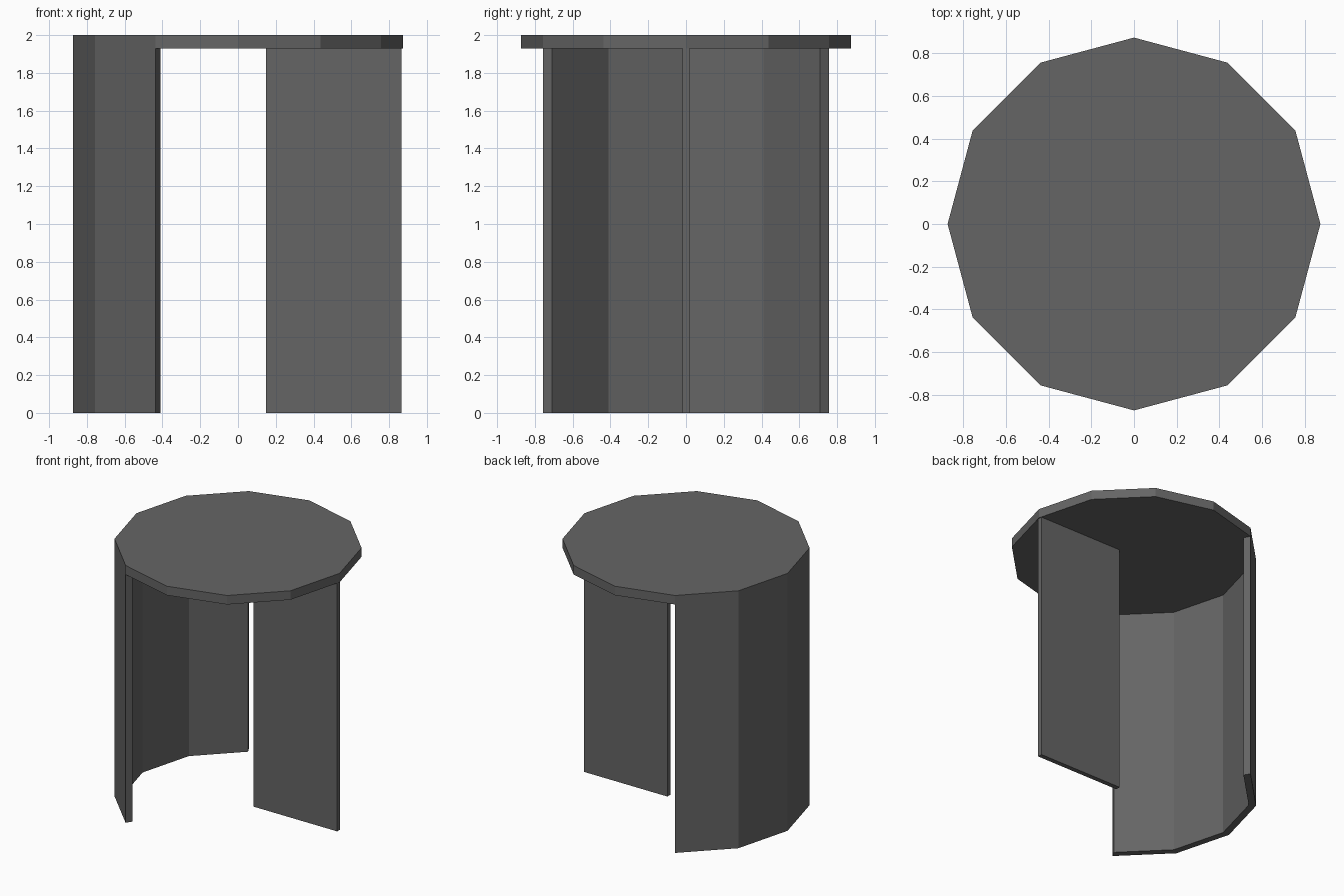
import bpy, bmesh, math

if "Cube" in bpy.data.objects:
    bpy.data.objects.remove(bpy.data.objects["Cube"])

R_OUT, R_IN = 0.873, 0.82
TOP_Z, H = 1.93, 2.0

grey = bpy.data.materials.new("dark grey")
grey.diffuse_color = (0.13, 0.13, 0.13, 1)
grey.use_nodes = True
grey.node_tree.nodes["Principled BSDF"].inputs["Base Color"].default_value = grey.diffuse_color


def ring(radius, degrees):
    return [(radius * math.cos(math.radians(a)), radius * math.sin(math.radians(a)))
            for a in degrees]


def prism(name, outline, z0, z1):
    """Extrude a flat outline from z0 up to z1."""
    bm = bmesh.new()
    face = bm.faces.new([bm.verts.new((x, y, z0)) for x, y in outline])
    ext = bmesh.ops.extrude_face_region(bm, geom=[face], use_keep_orig=True)
    for v in ext["geom"]:
        if isinstance(v, bmesh.types.BMVert):
            v.co.z = z1
    bmesh.ops.recalc_face_normals(bm, faces=bm.faces)
    me = bpy.data.meshes.new(name)
    bm.to_mesh(me)
    bm.free()
    me.materials.append(grey)
    ob = bpy.data.objects.new(name, me)
    bpy.context.collection.objects.link(ob)
    return ob


# Twelve-sided table top
prism("table_top", ring(R_OUT, range(0, 360, 30)), TOP_Z, H)

# Curved shell wall on the left, four facets wide
arc = range(120, 241, 30)
prism("curved_wall", ring(R_OUT, arc) + ring(R_IN, reversed(arc)), 0, TOP_Z)

# Flat support panel on the right
prism("support_panel", [(0.147, -0.018), (0.865, -0.018), (0.865, 0.018), (0.147, 0.018)],
      0, TOP_Z)
